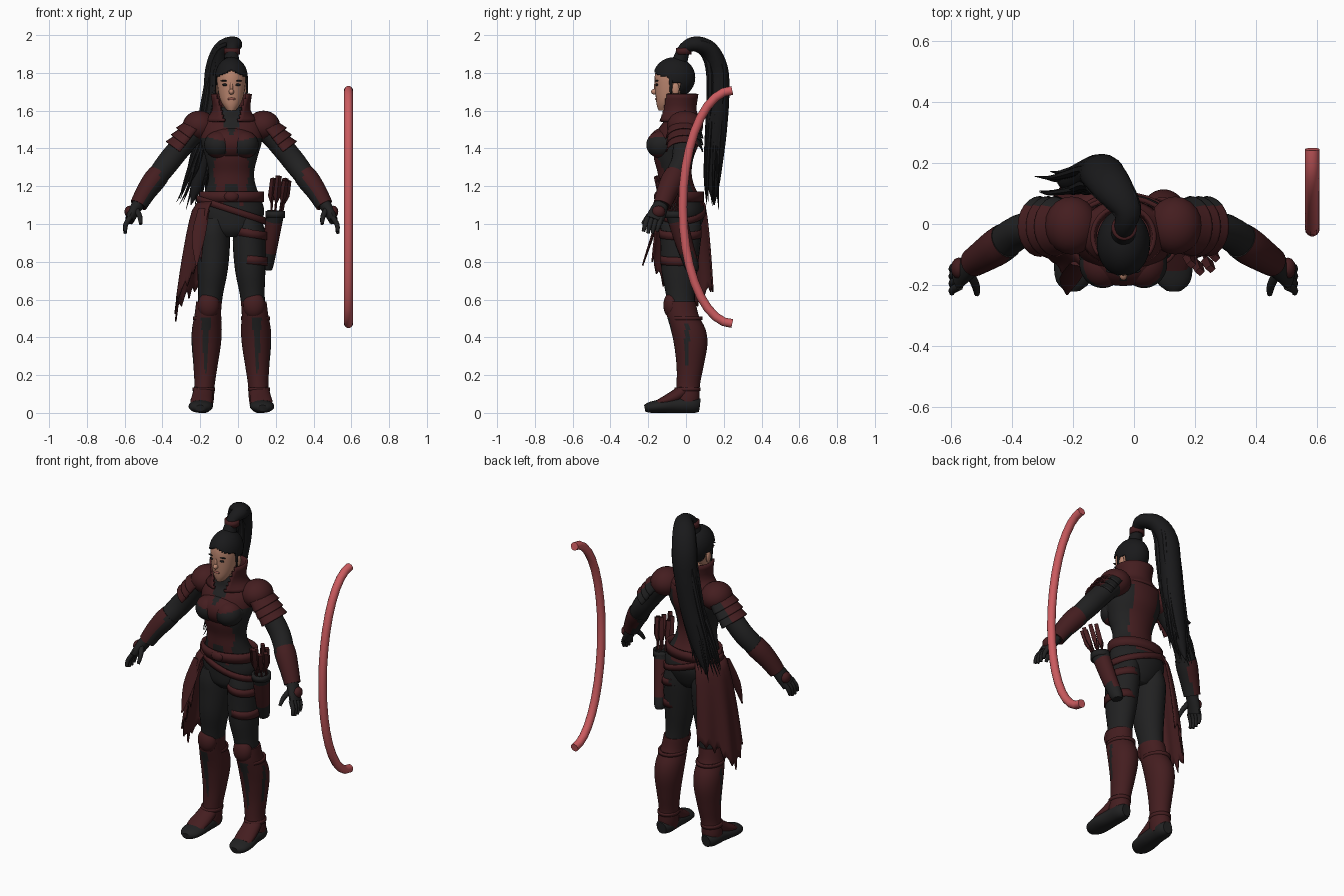
import bpy, bmesh, math, random
from mathutils import Vector

if "Cube" in bpy.data.objects:
    bpy.data.objects.remove(bpy.data.objects["Cube"])
random.seed(4)
CENTRE = -0.035  # the body stands a little off the middle


def material(name, r, g, b):
    m = bpy.data.materials.new(name)
    m.use_nodes = True
    m.diffuse_color = (r, g, b, 1)
    m.node_tree.nodes["Principled BSDF"].inputs["Base Color"].default_value = (r, g, b, 1)
    return m


CHARCOAL = material("charcoal cloth", 0.015, 0.015, 0.0155)
RED = material("dark red leather", 0.058, 0.0125, 0.014)
HAIR = material("black hair", 0.01, 0.01, 0.011)
SKIN = material("skin", 0.5, 0.24, 0.16)
LIP = material("lip", 0.3, 0.1, 0.08)
BOW = material("bow red", 0.6, 0.105, 0.115)


def finish(name, bm, mats, rule=None, cut=None, mirror=False, thick=0, x=CENTRE):
    """Colour, trim and shade a mesh, then place it."""
    bmesh.ops.recalc_face_normals(bm, faces=bm.faces)
    bm.normal_update()
    if cut:
        gone = [f for f in bm.faces if cut(f.calc_center_median(), f.normal)]
        bmesh.ops.delete(bm, geom=gone, context="FACES")
    for f in bm.faces:
        f.smooth = True
        if rule:
            f.material_index = int(rule(f.calc_center_median(), f.normal))
    me = bpy.data.meshes.new(name)
    bm.to_mesh(me)
    bm.free()
    for m in mats:
        me.materials.append(m)
    me.set_sharp_from_angle(angle=math.radians(50))
    ob = bpy.data.objects.new(name, me)
    ob.location.x = x
    bpy.context.collection.objects.link(ob)
    if thick:
        ob.modifiers.new("thickness", "SOLIDIFY").thickness = thick
    if mirror:
        ob.modifiers.new("mirror", "MIRROR")
    return ob


def smooth_path(pts, sub):
    out = []
    for i in range(len(pts) - 1):
        a, b, c, d = (pts[max(0, min(len(pts) - 1, i + k))] for k in (-1, 0, 1, 2))
        for s in range(sub):
            t = s / sub
            out.append([q + t / 2 * (r - p + t * (2 * p - 5 * q + 4 * r - w + t * (3 * (q - r) + w - p)))
                        for p, q, r, w in zip(a, b, c, d)])
    return out + [list(pts[-1])]


def loft(name, pts, mats, n=16, sub=3, flat=False, caps=True, **kw):
    """Skin ellipses (x, y, z, width, depth) along a path."""
    rows = smooth_path(pts, sub)
    bm, rings, side = bmesh.new(), [], Vector((1, 0, 0))
    for i, row in enumerate(rows):
        p = Vector(row[:3])
        t = Vector(rows[min(i + 1, len(rows) - 1)][:3]) - Vector(rows[max(i - 1, 0)][:3])
        t = Vector((0, 0, 1)) if flat else t.normalized()
        side = (side - t * side.dot(t)).normalized()
        up = t.cross(side)
        ring = []
        for k in range(n):
            a = math.tau * k / n
            v = p + side * max(row[3], .001) * math.cos(a) + up * max(row[4], .001) * math.sin(a)
            ring.append(bm.verts.new((v.x, v.y, max(v.z, 0))))
        rings.append(ring)
    for lo, hi in zip(rings, rings[1:]):
        for k in range(n):
            j = (k + 1) % n
            bm.faces.new((lo[k], lo[j], hi[j], hi[k]))
    if caps:
        bm.faces.new(rings[0])
        bm.faces.new(rings[-1])
    return finish(name, bm, mats, **kw)


def ball(name, loc, rad, mats, n=20, **kw):
    bm = bmesh.new()
    bmesh.ops.create_uvsphere(bm, u_segments=n, v_segments=n * 2 // 3, radius=1)
    for v in bm.verts:
        v.co = Vector(c + r * q for c, r, q in zip(loc, rad, v.co))
    return finish(name, bm, mats, **kw)


def band(name, x, y, z, rx, ry, h, tilt=0, mat=RED, **kw):
    """A strap around the body, sloping sideways by tilt."""
    bm = bmesh.new()
    bmesh.ops.create_cone(bm, cap_ends=False, segments=28, radius1=1, radius2=1, depth=1)
    for v in bm.verts:
        v.co = Vector((x + v.co.x * rx, y + v.co.y * ry, z + v.co.z * h + tilt * v.co.x * rx))
    return finish(name, bm, [mat], thick=.015, **kw)


# Torso: red front panel and spine, dark flanks and hips
def torso_colour(c, n):
    w = abs(c.x)
    if c.z < 1.1:
        return False
    if c.y > -.05:
        return w < .08 or c.z > 1.52
    if c.z > 1.46:
        return w > .015 + (c.z - 1.46) * .35
    if c.z < 1.215 and w < .04:
        return False
    return w < .095 - abs(c.z - 1.28) * .15


def chest_colour(c, n):
    w = abs(c.x)
    if c.z > 1.47:
        return w > (c.z - 1.46) * .5
    return c.z > 1.45 - (.09 - w) * .25 or c.z < 1.37 or w < .03


loft("torso", [(0, -.03, .93, .06, .07), (0, -.03, .97, .13, .1), (0, -.02, 1.05, .172, .118),
               (0, -.025, 1.12, .162, .112), (0, -.05, 1.2, .13, .095), (0, -.06, 1.27, .12, .09),
               (0, -.065, 1.35, .137, .105), (0, -.05, 1.43, .16, .12), (0, -.035, 1.5, .165, .112),
               (0, -.022, 1.55, .15, .092), (0, -.035, 1.59, .09, .07), (0, -.05, 1.62, .05, .05)],
     [CHARCOAL, RED], n=48, sub=6, flat=True, rule=torso_colour)
ball("breastplate", (0, -.098, 1.425), (.145, .105, .09), [CHARCOAL, RED], n=60, rule=chest_colour)
ball("chest_armour", (.068, -.13, 1.42), (.076, .08, .073), [CHARCOAL, RED], n=48, mirror=True, rule=chest_colour)
loft("collar", [(0, -.03, 1.54, .13, .1), (0, -.04, 1.6, .088, .082), (0, -.04, 1.69, .095, .092)],
     [RED], n=48, flat=True, caps=False, thick=.014,
     cut=lambda c, n: c.y < -.05 and abs(c.x) < .03 + (c.z - 1.54) * .3)
loft("neck", [(0, -.05, 1.54, .056, .06), (0, -.055, 1.61, .046, .048), (0, -.065, 1.7, .046, .05)],
     [CHARCOAL, SKIN], flat=True, rule=lambda c, n: c.z > 1.595)

# Head and face
loft("head", [(0, -.115, 1.6, .022, .03), (0, -.105, 1.63, .045, .05), (0, -.09, 1.67, .063, .07),
              (0, -.077, 1.73, .074, .088), (0, -.068, 1.79, .077, .097), (0, -.065, 1.84, .062, .082),
              (0, -.065, 1.87, .03, .04)], [SKIN], n=24, flat=True)
ball("nose", (0, -.165, 1.7), (.014, .02, .015), [SKIN], n=12)
ball("nose_bridge", (0, -.158, 1.725), (.009, .012, .03), [SKIN], n=12)
ball("lips", (0, -.157, 1.662), (.022, .007, .007), [LIP], n=12)
ball("eye", (.031, -.154, 1.737), (.018, .008, .007), [HAIR], n=12, mirror=True)
ball("eyebrow", (.034, -.153, 1.758), (.023, .009, .004), [HAIR], n=12, mirror=True)
ball("ear", (.079, -.055, 1.715), (.01, .02, .034), [SKIN], n=12, mirror=True)
ball("hair_cap", (0, -.063, 1.775), (.087, .112, .108), [HAIR], n=72, thick=.008,
     cut=lambda c, n: c.z < 1.815 - abs(c.x) * .45 and c.y < -.08 or c.z < 1.745 and c.y < -.03)
loft("side_lock", [(.078, -.08, 1.79, .008, .013), (.083, -.08, 1.73, .005, .008), (.078, -.08, 1.63, .002, .002)],
     [HAIR], n=8, mirror=True)

# High ponytail made of a core and loose strands
TAIL = [(0, -.03, 1.87, .04, .04), (.005, -.005, 1.93, .034, .034), (.012, .05, 1.953, .048, .04),
        (-.035, .12, 1.92, .065, .05), (-.07, .165, 1.82, .07, .055), (-.085, .17, 1.68, .066, .058),
        (-.11, .16, 1.5, .062, .056), (-.15, .15, 1.34, .055, .045), (-.185, .145, 1.2, .034, .03),
        (-.215, .15, 1.1, .002, .002)]
loft("ponytail", TAIL, [HAIR], n=18, sub=4)
for i in range(18):
    dx, dy, drop = random.uniform(-.045, .045), random.uniform(-.05, .04), random.uniform(-.03, .13)
    last = len(TAIL) - 1
    strand = []
    for k, p in enumerate(TAIL[1:], 1):
        s = min(1, k / 4)
        r = .02 * (1 - (k / last) ** 3) + .001
        wave = .01 * math.sin(k * 1.3 + i)
        strand.append((p[0] + dx * s * (1 + (k / last) ** 3) + wave * s, p[1] + dy * s,
                       p[2] + drop * (k / last) ** 2, r, r))
    loft(f"hair_strand_{i + 1}", strand, [HAIR], n=7)
band("hair_tie", .003, -.012, 1.915, .042, .042, .035)

# Arms, layered shoulder armour, bracers and gloves
loft("arm", [(.13, -.005, 1.515, .06, .068), (.2, -.005, 1.485, .062, .07), (.275, -.012, 1.4, .06, .058),
             (.34, -.025, 1.32, .06, .056), (.4, -.065, 1.24, .054, .056), (.465, -.108, 1.15, .044, .046),
             (.495, -.13, 1.1, .036, .038)], [CHARCOAL], n=18, mirror=True)
ball("shoulder_cap", (.17, -.005, 1.52), (.088, .096, .08), [RED], mirror=True)
for i in range(3):
    x, z = .182 + .027 * i, 1.5 - .036 * i
    loft(f"shoulder_plate_{i + 1}", [(x, -.008, z, .074, .088), (x + .02, -.008, z - .025, .084, .094),
                                     (x + .036, -.008, z - .046, .094, .1)], [RED, CHARCOAL], n=24, caps=False,
         mirror=True, thick=.008, rule=lambda c, n: c.y > .06,
         cut=lambda c, n, x=x, z=z: (c.x - x) * .75 + (c.z - z) * .65 < -.005)
loft("bracer", [(.385, -.055, 1.26, .059, .06), (.413, -.074, 1.225, .06, .062), (.455, -.102, 1.165, .053, .055),
                (.492, -.126, 1.1, .046, .048)], [RED, CHARCOAL], n=20, mirror=True,
     rule=lambda c, n: n.x < -.4)
loft("palm", [(.49, -.128, 1.11, .034, .037), (.515, -.145, 1.07, .03, .045), (.54, -.168, 1.02, .024, .048)],
     [CHARCOAL], n=12, mirror=True)
ball("hand_guard", (.54, -.145, 1.065), (.026, .035, .032), [RED], n=12, mirror=True)
for i in range(4):
    y, short = -.132 - .024 * i, .01 * abs(i - 1.5)
    loft(f"finger_{i + 1}", [(.537, y, 1.035, .014, .014), (.56, y - .012, .995, .013, .013),
                             (.562, y - .022, .945 + short, .009, .009)], [CHARCOAL], n=8, mirror=True)
loft("thumb", [(.505, -.16, 1.08, .016, .016), (.485, -.2, 1.04, .014, .014), (.48, -.23, 1.0, .009, .009)],
     [CHARCOAL], n=8, mirror=True)

# Legs, knee guards and boots
loft("leg", [(.085, -.025, 1.03, .07, .1), (.094, -.027, .96, .085, .11), (.095, -.03, .88, .087, .105),
             (.1, -.035, .75, .08, .095), (.11, -.03, .63, .066, .077), (.12, -.025, .53, .062, .075)],
     [CHARCOAL], n=24, flat=True, mirror=True)


def boot_colour(c, n):
    front = n.y < -.6 and .2 < c.z < .5 and abs(c.x - .135) < .006 + (c.z - .2) * .06
    outside = n.x > .8 and .25 < c.z < .48 and abs(c.y - .005) < .012
    return front or outside


loft("boot", [(.118, -.028, .59, .068, .08), (.125, -.018, .52, .07, .084), (.13, .012, .44, .079, .092),
              (.133, .025, .36, .077, .088), (.137, .022, .25, .064, .072), (.142, .012, .15, .054, .062),
              (.148, .008, .08, .056, .064), (.15, .005, .03, .05, .06)],
     [RED, CHARCOAL], n=48, sub=5, flat=True, mirror=True, rule=boot_colour)
ball("knee_guard", (.12, -.075, .57), (.058, .045, .07), [RED], mirror=True)
band("boot_cuff", .128, -.002, .5, .076, .09, .018, mirror=True)
band("ankle_strap", .146, .008, .125, .059, .068, .02, mirror=True)
loft("boot_instep", [(.147, .0, .125, .052, .035), (.154, -.06, .085, .056, .035), (.16, -.12, .06, .058, .025),
                     (.162, -.15, .05, .05, .018)], [RED], mirror=True)
loft("shoe", [(.15, .072, .04, .03, .035), (.152, .035, .043, .052, .045), (.155, -.05, .042, .056, .044),
              (.162, -.13, .036, .065, .036), (.165, -.19, .029, .055, .029), (.165, -.218, .024, .025, .018)],
     [CHARCOAL], n=20, mirror=True)

# Belts and thigh straps
band("waist_belt", 0, -.03, 1.145, .172, .126, .055)
band("slung_belt", 0, -.025, 1.075, .184, .131, .035, tilt=-.32)
band("upper_thigh_strap", .1, -.03, .95, .092, .113, .042, tilt=-.15)
band("lower_thigh_strap", .105, -.034, .81, .086, .101, .045, tilt=-.1)
ball("buckle", (0, -.15, 1.145), (.04, .02, .028), [RED], n=12)

# Quiver slanting back along the left thigh, arrows leaning forward
loft("quiver", [(.185, .035, .755, .026, .03), (.188, .03, .78, .034, .038), (.208, -.01, .9, .04, .046),
                (.232, -.055, 1.06, .048, .054)],
     [CHARCOAL, RED], rule=lambda c, n: .84 < c.z < 1.02)
band("quiver_rim", .232, -.055, 1.05, .052, .058, .035, mat=CHARCOAL)
for i in range(7):
    dx, dy = .028 * math.cos(i * .9), .03 * math.sin(i * .9)
    top = 1.2 + .012 * (i % 3)
    x, y = .235 + dx, -.055 + dy
    loft(f"arrow_{i + 1}", [(x, y, 1.03, .006, .006), (x + dx * .4 + .02, y + dy * .4 - .05, top, .006, .006)],
         [RED], n=6, sub=1)
    loft(f"fletching_{i + 1}", [(x + dx * .3 + .01, y + dy * .3 - .027, 1.11, .005, .005),
                                (x + dx * .4 + .014, y + dy * .4 - .035, 1.15, .02, .018),
                                (x + dx * .5 + .025, y + dy * .5 - .058, top + .03, .016, .014)],
         [RED], n=4, sub=1)

# Ragged cloth hanging from the right hip
bm, cols, COLS, ROWS = bmesh.new(), [], 30, 12
for i in range(COLS + 1):
    deg = 36 + 114 * i / COLS
    a = math.radians(deg)
    hem = (.8 - .32 * (deg - 36) / 56 if deg < 92 else .48 + .16 * min(1, (deg - 92) / 45))
    hem += random.uniform(.02, .07) if i % 3 else 0
    col = []
    for j in range(ROWS + 1):
        v = j / ROWS
        z = 1.12 + (hem - 1.12) * v
        drop = ((1.12 - z) / .64) ** .55
        fold = .01 * math.sin(a * 11) * v
        col.append(bm.verts.new((-math.sin(a) * (.178 + .13 * drop + fold),
                                 -.025 - math.cos(a) * (.135 + .08 * drop + fold), z)))
    cols.append(col)
for p, q in zip(cols, cols[1:]):
    for j in range(ROWS):
        bm.faces.new((p[j], q[j], q[j + 1], p[j + 1]))
finish("hip_cloth", bm, [RED], thick=.008)
loft("cloth_tatter", [(-.145, -.13, 1.08, .03, .008), (-.175, -.18, .93, .035, .008), (-.185, -.23, .78, .004, .004)],
     [RED], n=8)

# Bow: a bent rod floating beside the left hand
arc = [math.pi * (i / 18 - .5) for i in range(19)]
loft("bow", [(.585, .245 - .262 * math.cos(t), 1.09 + .617 * math.sin(t), .024, .024) for t in arc],
     [BOW], n=14, sub=1, x=0)
